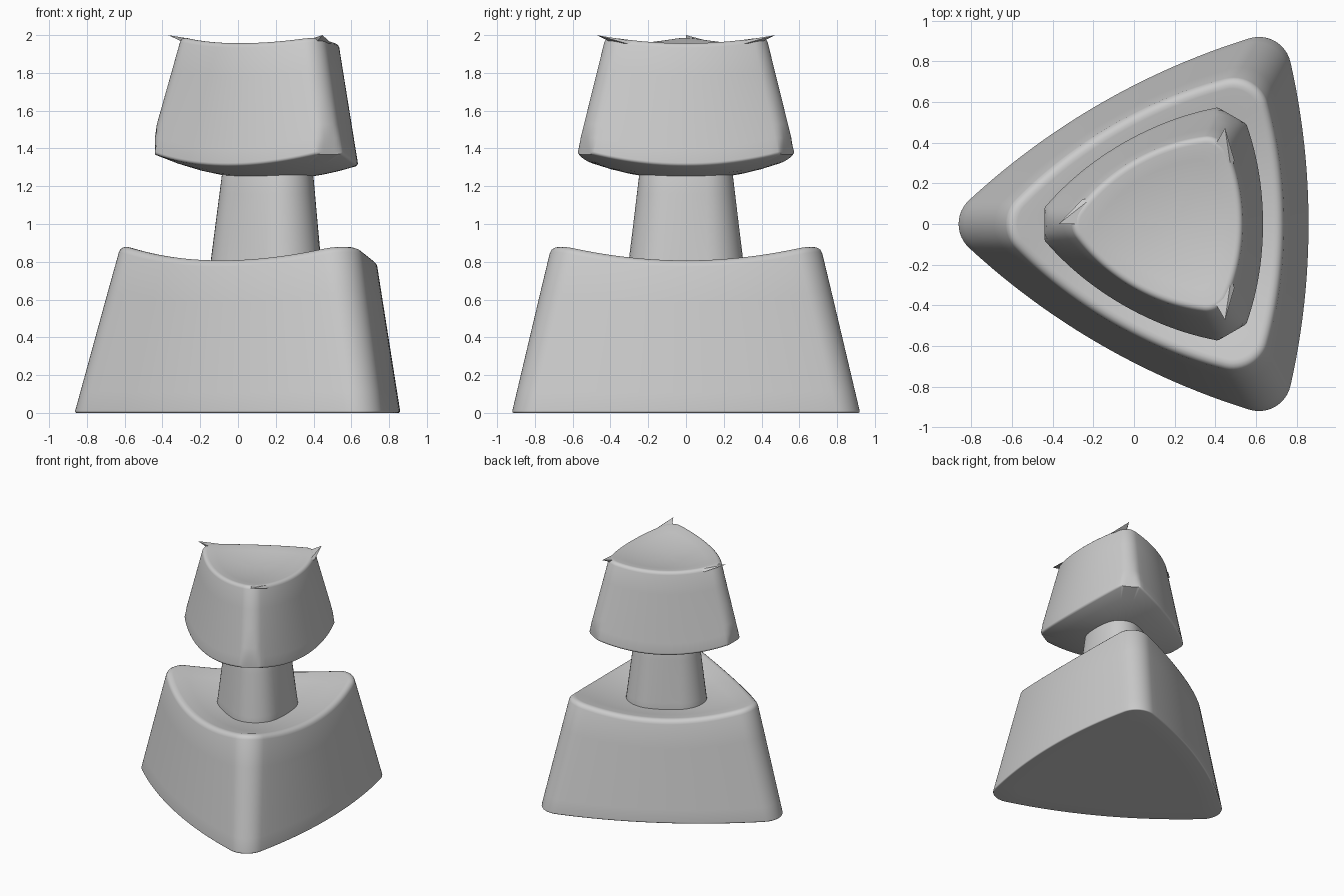
import bpy, bmesh
from math import sin, cos, asin, radians, hypot
from mathutils import Vector

old = bpy.data.objects.get("Cube")
if old:
    bpy.data.objects.remove(old)

CENTRE_X = 0.175
CORNERS = [Vector((cos(radians(a)), sin(radians(a)))) for a in (60, 180, 300)]

grey = bpy.data.materials.new("plain grey")
grey.use_nodes = True
COLOUR = (0.6, 0.6, 0.6, 1)
grey.diffuse_color = COLOUR
grey.node_tree.nodes["Principled BSDF"].inputs["Base Color"].default_value = COLOUR


def finish(name, bm):
    bmesh.ops.recalc_face_normals(bm, faces=bm.faces)
    mesh = bpy.data.meshes.new(name)
    bm.to_mesh(mesh)
    bm.free()
    mesh.materials.append(grey)
    obj = bpy.data.objects.new(name, mesh)
    bpy.context.collection.objects.link(obj)
    bpy.ops.object.select_all(action='DESELECT')
    obj.select_set(True)
    bpy.context.view_layer.objects.active = obj
    bpy.ops.object.shade_smooth_by_angle(angle=radians(32))
    return obj


def outline(corner, side, radius, n_side=24, n_corner=12):
    """Bulging triangle: corner and side distances, grown outward by radius."""
    half, sag = corner * sin(radians(60)), side - corner / 2
    big = (half * half + sag * sag) / (2 * sag)
    a = asin(half / big)
    pts = []
    for k in range(3):
        turn = radians(120 * k)
        for i in range(n_side):
            t = turn - a + 2 * a * i / n_side
            mid = Vector((cos(turn), sin(turn))) * (side - big)
            pts.append(mid + Vector((cos(t), sin(t))) * (big + radius))
        for i in range(n_corner):
            t = turn + a + (radians(120) - 2 * a) * i / n_corner
            pts.append(CORNERS[k] * corner + Vector((cos(t), sin(t))) * radius)
    return pts


def block(name, low, high, z_low, z_high, bottom, top, edge_low, edge_high, cut=None):
    """Tapered block; bottom and top are (centre height, curvature) of its end faces."""
    def wall(z, inset):
        t = (z - z_low) / (z_high - z_low)
        c, s, r = (p + (q - p) * t for p, q in zip(low, high))
        return outline(c, s, r - inset)

    def clip(p):
        # flatten the corners with upright planes
        p = p.copy()
        for d in CORNERS if cut else ():
            p -= d * max(0, p.dot(d) - cut)
        return p

    def end_rings(face, z_ref, edge, sign):
        height = lambda p: face[0] + face[1] * p.length_squared
        rings = []
        for k in range(5):
            a = radians(22.5 * k)
            inset, drop = edge * (1 - cos(a)), edge * (1 - sin(a))
            ring = []
            for i, p in enumerate(wall(z_ref, 0)):
                z = height(clip(p)) - sign * drop
                q = clip(wall(z, inset)[i])
                ring.append((q.x, q.y, height(q) - sign * drop))
            rings.append(ring)
        rim = rings[-1]
        for f in (0.8, 0.6, 0.4, 0.2):
            rings.append([(x * f, y * f, height(Vector((x * f, y * f)))) for x, y, _ in rim])
        return rings

    lower = end_rings(bottom, z_low, edge_low, -1)
    upper = end_rings(top, z_high, edge_high, 1)
    # straight walls between the two rounded edges
    walls = []
    for f in (0.125, 0.25, 0.5, 0.75):
        ring = []
        for i in range(len(lower[0])):
            z = lower[0][i][2] * (1 - f) + upper[0][i][2] * f
            q = clip(wall(z, 0)[i])
            ring.append((q.x, q.y, z))
        walls.append(ring)
    bm = bmesh.new()
    rows = [[bm.verts.new((x + CENTRE_X, y, z)) for x, y, z in ring]
            for ring in lower[::-1] + walls + upper]
    n = len(rows[0])
    for a, b in zip(rows, rows[1:]):
        for i in range(n):
            j = (i + 1) % n
            bm.faces.new((a[i], a[j], b[j], b[i]))
    for row, face in ((rows[0], bottom), (rows[-1], top)):
        hub = bm.verts.new((CENTRE_X, 0, face[0]))
        for i in range(n):
            bm.faces.new((row[i], row[(i + 1) % n], hub))
    return finish(name, bm)


# Stacked blocks
block("base", (0.88, 0.525, 0.16), (0.65, 0.39, 0.165), 0, 0.82,
      (0, 0), (0.745, 0.235), 0.012, 0.045)
block("neck", (0.12, 0.065, 0.2), (0.09, 0.055, 0.165), 0.8, 1.3,
      (0.74, 0), (1.3, 0), 0.005, 0.005)
block("head", (0.53, 0.33, 0.125), (0.37, 0.245, 0.11), 1.35, 1.97,
      (1.235, 0.35), (1.925, 0.3), 0.015, 0.03, cut=0.615)

# Pointed lips on the corners of the head, each running along one side
for name, d, side in zip(("back_lip", "right_lip", "front_lip"), CORNERS, (-1, -1, 1)):
    across = Vector((-d.y, d.x)) * side
    bm = bmesh.new()
    spots = ((0.545, 0, 2.0), (0.455, 0, 1.985), (0.38, 0.13, 1.965),
             (0.43, 0.12, 1.955), (0.46, 0.01, 1.96))
    tip, inner, tail, outer, under = [
        bm.verts.new((CENTRE_X + p.x, p.y, z))
        for p, z in ((d * u + across * v, z) for u, v, z in spots)]
    for f in ((tip, inner, tail), (tip, tail, outer), (tip, outer, under),
              (tip, under, inner), (inner, under, tail), (under, outer, tail)):
        bm.faces.new(f)
    finish(name, bm)
